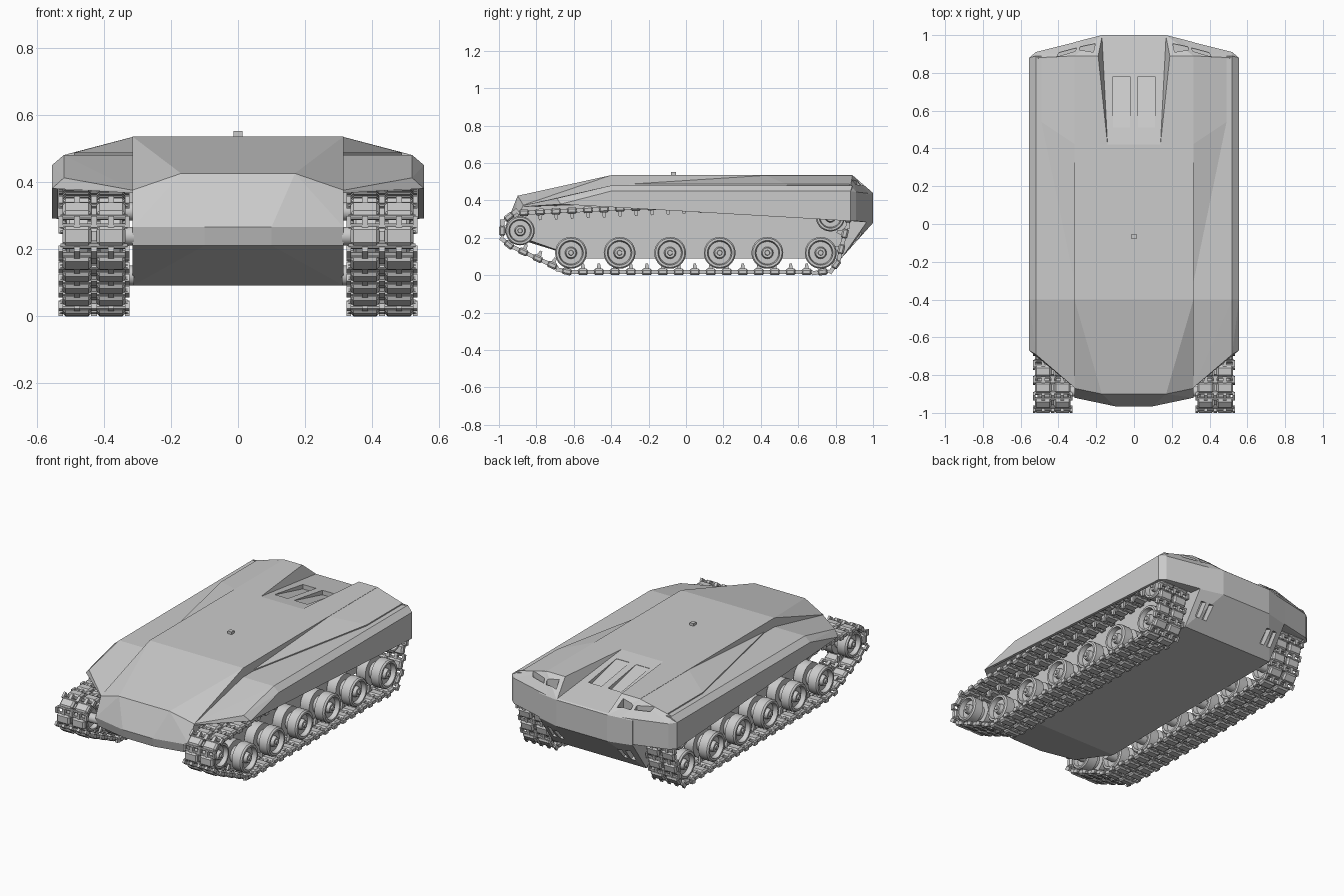
import bpy, bmesh, math
from mathutils import Matrix, Vector

if "Cube" in bpy.data.objects:
    bpy.data.objects.remove(bpy.data.objects["Cube"])


def finish(name, bm, mirror=False, smooth=False):
    bmesh.ops.recalc_face_normals(bm, faces=bm.faces)
    me = bpy.data.meshes.new(name)
    bm.to_mesh(me)
    bm.free()
    ob = bpy.data.objects.new(name, me)
    bpy.context.collection.objects.link(ob)
    if mirror:
        ob.modifiers.new("Mirror", 'MIRROR').use_mirror_merge = False
    if smooth:
        bpy.ops.object.select_all(action='DESELECT')
        ob.select_set(True)
        bpy.context.view_layer.objects.active = ob
        bpy.ops.object.shade_smooth_by_angle(angle=math.radians(35))
    return ob


def faceted(name, pts, both=False, mirror=False):
    """Flat-faced convex solid through corner points; both = symmetric about x = 0."""
    bm = bmesh.new()
    for x, y, z in pts:
        bm.verts.new((x, y, z))
        if both:
            bm.verts.new((-x, y, z))
    r = bmesh.ops.convex_hull(bm, input=bm.verts)
    junk = set(r["geom_interior"] + r["geom_unused"])
    bmesh.ops.delete(bm, geom=[g for g in junk if isinstance(g, bmesh.types.BMVert)], context='VERTS')
    bmesh.ops.dissolve_limit(bm, angle_limit=math.radians(1), verts=bm.verts, edges=bm.edges)
    return finish(name, bm, mirror)


def carve(ob, cutters):
    bpy.context.view_layer.objects.active = ob
    for c in cutters:
        m = ob.modifiers.new("Cut", 'BOOLEAN')
        m.operation, m.solver, m.object = 'DIFFERENCE', 'EXACT', c
        bpy.ops.object.modifier_apply(modifier=m.name)


# Central hull with faceted nose and raked tail
hull = faceted("hull", [
    (.315, -.4, .535), (.315, .89, .535), (.17, -.9, .425), (.315, -.87, .375),
    (.1, -.965, .265), (.315, -.92, .265), (.1, -.95, .21), (.315, -.905, .21),
    (.315, -.56, .09), (.315, .83, .09), (.17, 1, .44), (.17, 1, .28),
    (.315, .963, .28), (.315, .963, .43)], both=True)

# Rear corners closing off the sponsons
corners = [faceted(n, [(s * x, y, z) for x, y, z in [
    (.16, 1, .435), (.16, 1, .28), (.16, .89, .534), (.315, .89, .534), (.49, .875, .487),
    (.52, .91, .445), (.52, .91, .29), (.555, .88, .45), (.555, .88, .29),
    (.52, .88, .48), (.3, .885, .29)]]) for n, s in (("rear_corner_right", 1), ("rear_corner_left", -1))]

# Cutters: sloping deck channel, vents, lamp pockets, lower exhaust slots
channel = faceted("channel_cutter", [(.14, .42, .535), (.175, 1.1, .43),
                                     (.15, .42, .6), (.235, 1.1, .6)], both=True)
hull_cuts, lamp_cuts = [channel], []
for s in (1, -1):
    hull_cuts.append(faceted("vent_cutter", [(s * x, y, z) for x in (.022, .11) for y, z in
                     ((.51, .519), (.78, .452), (.78, .56), (.51, .56))]))
    for x in (.2, .25):
        hull_cuts.append(faceted("slot_cutter", [(s * (x + w), y, z) for w in (0, .03) for y, z in
                         ((.85, .165), (.905, .24), (.99, .2), (.93, .12))]))
    for poly in ([(.215, .91), (.205, .955), (.285, .938), (.29, .922)],
                 [(.31, .915), (.305, .932), (.395, .908), (.41, .885)]):
        lamp_cuts.append(faceted("lamp_cutter", [(s * x, y, z) for x, y in poly for z in (.455, .6)]))
carve(hull, hull_cuts + lamp_cuts)
for c in corners:
    carve(c, [channel] + lamp_cuts)
for c in hull_cuts + lamp_cuts:
    bpy.data.objects.remove(c)

# Sponsons over the tracks, side skirts and raised shoulder panels
faceted("sponson", [
    (.31, -.4, .48), (.52, -.4, .48), (.52, -.69, .412), (.31, -.87, .374), (.31, -.87, .366),
    (.52, -.69, .4), (.555, -.67, .38), (.555, -.4, .45), (.31, .89, .48), (.52, .89, .48),
    (.555, .88, .45), (.555, .88, .42), (.31, .89, .42)], mirror=True)
faceted("side_skirt", [(x, y, z) for x in (.538, .555) for y, z in
                       ((-.67, .38), (-.4, .445), (.88, .445), (.88, .29))], mirror=True)
faceted("shoulder_panel", [
    (.31, -.33, .487), (.31, .42, .535), (.49, .54, .487), (.49, .88, .487), (.31, .89, .535),
    (.31, -.33, .478), (.49, .54, .478), (.49, .88, .478), (.31, .89, .478)], mirror=True)

# Small sensor on the deck
bm = bmesh.new()
bmesh.ops.create_cube(bm, size=1, matrix=Matrix.Translation((0, -.067, .54)) @ Matrix.Diagonal((.026, .026, .022, 1)))
finish("deck_sensor", bm)


# Lathed double wheels
def wheel(name, y, z, r):
    k = r / .085
    prof = [(0, .31), (.03, .31), (.03, .37), (.06, .37), (.066, .345), (.078, .345), (.085, .352),
            (.085, .412), (.05, .412), (.05, .448), (.085, .448), (.085, .503), (.078, .512),
            (.066, .512), (.06, .485), (.032, .485), (.026, .508), (.014, .508), (.012, .516), (0, .516)]
    bm = bmesh.new()
    vs = [bm.verts.new((x, y + q * k, z)) for q, x in prof]
    es = [bm.edges.new(p) for p in zip(vs, vs[1:])]
    bmesh.ops.spin(bm, geom=vs + es, cent=(0, y, z), axis=(1, 0, 0), angle=math.tau, steps=28)
    bmesh.ops.remove_doubles(bm, verts=bm.verts, dist=1e-5)
    finish(name, bm, mirror=True, smooth=True)


road = (-.615, -.355, -.085, .18, .435, .72)
for i, y in enumerate(road):
    wheel(f"road_wheel_{i + 1}", y, .12, .085)
IDLER, SPROCKET = (-.887, .238), (.772, .312)
wheel("front_idler", *IDLER, .078)
wheel("rear_sprocket", *SPROCKET, .078)

# Track path: taut loop round the outer wheels
pts = sorted((c[0] + r * math.cos(a), c[1] + r * math.sin(a))
             for c, r in ((IDLER, .0955), (SPROCKET, .0955), ((road[0], .12), .1025), ((road[-1], .12), .1025))
             for a in [math.tau * i / 60 for i in range(60)])


def chain(seq):
    out = []
    for p in seq:
        while len(out) > 1 and ((out[-1][0] - out[-2][0]) * (p[1] - out[-2][1])
                                - (out[-1][1] - out[-2][1]) * (p[0] - out[-2][0])) <= 0:
            out.pop()
        out.append(p)
    return out[:-1]


loop = [Vector(p) for p in chain(pts) + chain(pts[::-1])]
segs = [(a, b, (b - a).length) for a, b in zip(loop, loop[1:] + loop[:1])]
total = sum(s[2] for s in segs)
COUNT = 48
pitch = total / COUNT


def at(s):
    s %= total
    for a, b, d in segs:
        if s <= d:
            return a.lerp(b, s / d)
        s -= d
    return loop[0]


# One track link: two bevelled pads, pins, connectors and a guide horn
def box(bm, loc, size):
    return bmesh.ops.create_cube(bm, size=1, matrix=Matrix.Translation(loc) @ Matrix.Diagonal((*size, 1)))["verts"]


bm = bmesh.new()
for x in (-.051, .051):
    vs = box(bm, (x, 0, 0), (.086, .056, .035))
    bmesh.ops.bevel(bm, geom=list({e for v in vs for e in v.link_edges}), offset=.009,
                    segments=1, affect='EDGES', profile=.5)
for y in (-.03, .03):
    bmesh.ops.create_cone(bm, cap_ends=True, segments=8, radius1=.008, radius2=.008, depth=.2,
                          matrix=Matrix.Translation((0, y, 0)) @ Matrix.Rotation(math.pi / 2, 4, 'Y'))
for x in (-.099, -.051, 0, .051, .099):
    box(bm, (x, pitch / 2, 0), (.013 if abs(x) > .09 else .018, .034, .022))
horn = box(bm, (0, 0, -.022), (.014, .03, .044))
for v in horn:
    if v.co.z < -.03:
        v.co.y *= .45
link = bpy.data.meshes.new("link")
bm.to_mesh(link)
bm.free()

# Lay the links along the path
bm = bmesh.new()
for i in range(COUNT):
    s = i * pitch
    p, t = at(s), (at(s + pitch * .3) - at(s - pitch * .3)).normalized()
    M = Matrix(((1, 0, 0, .43), (0, -t.x, t.y, p.x), (0, -t.y, -t.x, p.y), (0, 0, 0, 1)))
    n = len(bm.verts)
    bm.from_mesh(link)
    bm.verts.ensure_lookup_table()
    bmesh.ops.transform(bm, matrix=M, verts=bm.verts[n:])
finish("track", bm, mirror=True)
bpy.data.meshes.remove(link)
